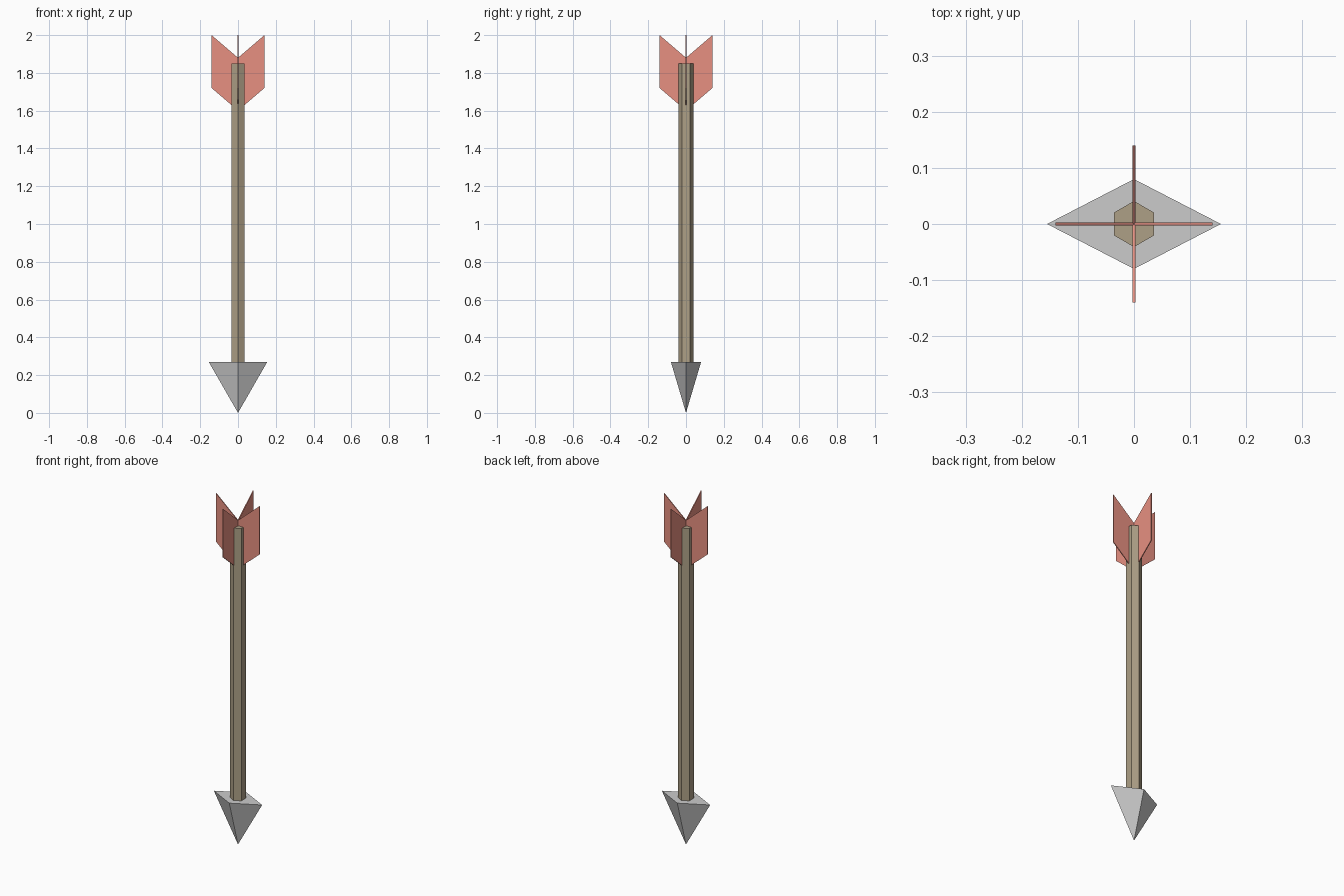
import bpy, bmesh, math
from mathutils import Matrix, Vector

if "Cube" in bpy.data.objects:
    bpy.data.objects.remove(bpy.data.objects["Cube"])


def material(name, rgb):
    mat = bpy.data.materials.new(name)
    mat.diffuse_color = (*rgb, 1)
    mat.use_nodes = True
    mat.node_tree.nodes["Principled BSDF"].inputs["Base Color"].default_value = mat.diffuse_color
    return mat


def add_object(name, bm, mat=None):
    bmesh.ops.recalc_face_normals(bm, faces=bm.faces)
    mesh = bpy.data.meshes.new(name)
    bm.to_mesh(mesh)
    bm.free()
    if mat:
        mesh.materials.append(mat)
    obj = bpy.data.objects.new(name, mesh)
    bpy.context.collection.objects.link(obj)
    return obj


def cone(name, sides, r_bottom, r_top, z0, z1, scale, turn=0, mat=None):
    bm = bmesh.new()
    place = (Matrix.Translation((0, 0, (z0 + z1) / 2)) @ Matrix.Diagonal((*scale, 1, 1))
             @ Matrix.Rotation(turn, 4, 'Z'))
    bmesh.ops.create_cone(bm, cap_ends=True, segments=sides, radius1=r_bottom,
                          radius2=r_top, depth=z1 - z0, matrix=place)
    bmesh.ops.remove_doubles(bm, verts=bm.verts, dist=1e-5)
    return add_object(name, bm, mat)


wood = material("wood", (0.42, 0.35, 0.24))
red = material("red", (0.80, 0.28, 0.22))

# Arrowhead: four-sided point, wider across x
cone("arrowhead", 4, 0, 1, 0, 0.27, (0.155, 0.08))

# Shaft: hexagonal rod with corners towards front and back
cone("shaft", 6, 0.041, 0.041, 0.27, 1.85, (1, 1), mat=wood)

# Fletching: four thin slanted vanes around the shaft
PROFILE = [(0, 1.60), (0.14, 1.72), (0.14, 2.0), (0, 1.88)]
THICK = 0.005
for i in range(4):
    bm = bmesh.new()
    face = bm.faces.new([bm.verts.new((x, -THICK / 2, z)) for x, z in PROFILE])
    side = bmesh.ops.extrude_face_region(bm, geom=[face])["geom"]
    bmesh.ops.translate(bm, vec=Vector((0, THICK, 0)),
                        verts=[v for v in side if isinstance(v, bmesh.types.BMVert)])
    bmesh.ops.rotate(bm, verts=bm.verts, matrix=Matrix.Rotation(i * math.pi / 2, 3, 'Z'))
    add_object(f"vane_{i + 1}", bm, red)
